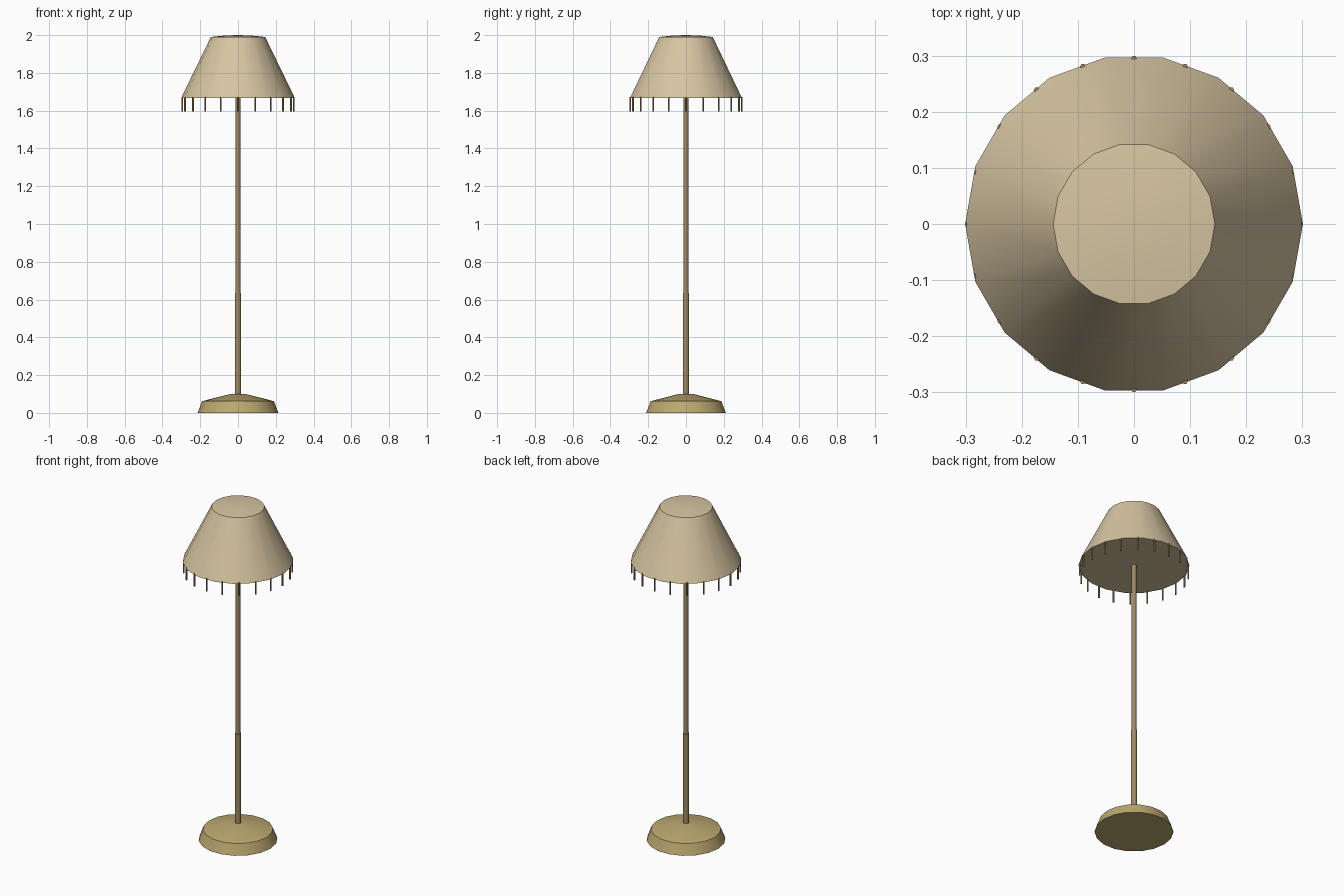
import bpy
import math

cube = bpy.data.objects.get("Cube")
if cube:
    bpy.data.objects.remove(cube, do_unlink=True)


def material(name, color):
    m = bpy.data.materials.new(name)
    m.use_nodes = True
    m.diffuse_color = (*color, 1)
    m.node_tree.nodes["Principled BSDF"].inputs["Base Color"].default_value = (*color, 1)
    return m


cream = material("cream fabric", (0.68, 0.56, 0.36))
brass = material("pale brass", (0.50, 0.39, 0.16))
bronze = material("aged bronze", (0.35, 0.26, 0.12))


def lathe(name, profile, sides, mat):
    """Turn (radius, height) points about z; zero radius gives a pole point."""
    verts, rings, faces = [], [], []
    for r, z in profile:
        n = sides if r > 0 else 1
        rings.append(range(len(verts), len(verts) + n))
        for i in range(n):
            a = math.tau * i / sides
            verts.append((r * math.cos(a), r * math.sin(a), z))
    for low, high in zip(rings, rings[1:]):
        for i in range(sides):
            j = (i + 1) % sides
            ring = [low[i % len(low)], low[j % len(low)],
                    high[j % len(high)], high[i % len(high)]]
            faces.append(list(dict.fromkeys(ring)))
    mesh = bpy.data.meshes.new(name)
    mesh.from_pydata(verts, [], faces)
    mesh.materials.append(mat)
    obj = bpy.data.objects.new(name, mesh)
    bpy.context.collection.objects.link(obj)
    bpy.ops.object.select_all(action="DESELECT")
    obj.select_set(True)
    bpy.context.view_layer.objects.active = obj
    bpy.ops.object.shade_smooth_by_angle(angle=math.radians(35))
    return obj


# Stepped foot
lathe("base", [(0, 0), (0.214, 0), (0.19, 0.062), (0.04, 0.1), (0, 0.1)], 18, brass)

# Two-part pole
lathe("lower_pole", [(0, 0.09), (0.017, 0.09), (0.017, 0.635), (0, 0.635)], 12, bronze)
lathe("upper_pole", [(0, 0.63), (0.0135, 0.63), (0.0135, 1.68), (0, 1.68)], 12, bronze)

# Closed shade with a slightly domed top
lathe("shade", [(0, 1.667), (0.301, 1.667), (0.144, 1.99), (0.07, 1.998), (0, 2.0)], 18, cream)

# Fringe hanging round the rim
STRANDS = 20
for k in range(STRANDS):
    a = math.tau * k / STRANDS
    strand = lathe(f"fringe_strand_{k + 1}",
                   [(0, 1.595), (0.005, 1.595), (0.005, 1.672), (0, 1.672)], 6, bronze)
    strand.location = (0.295 * math.cos(a), 0.295 * math.sin(a), 0)
